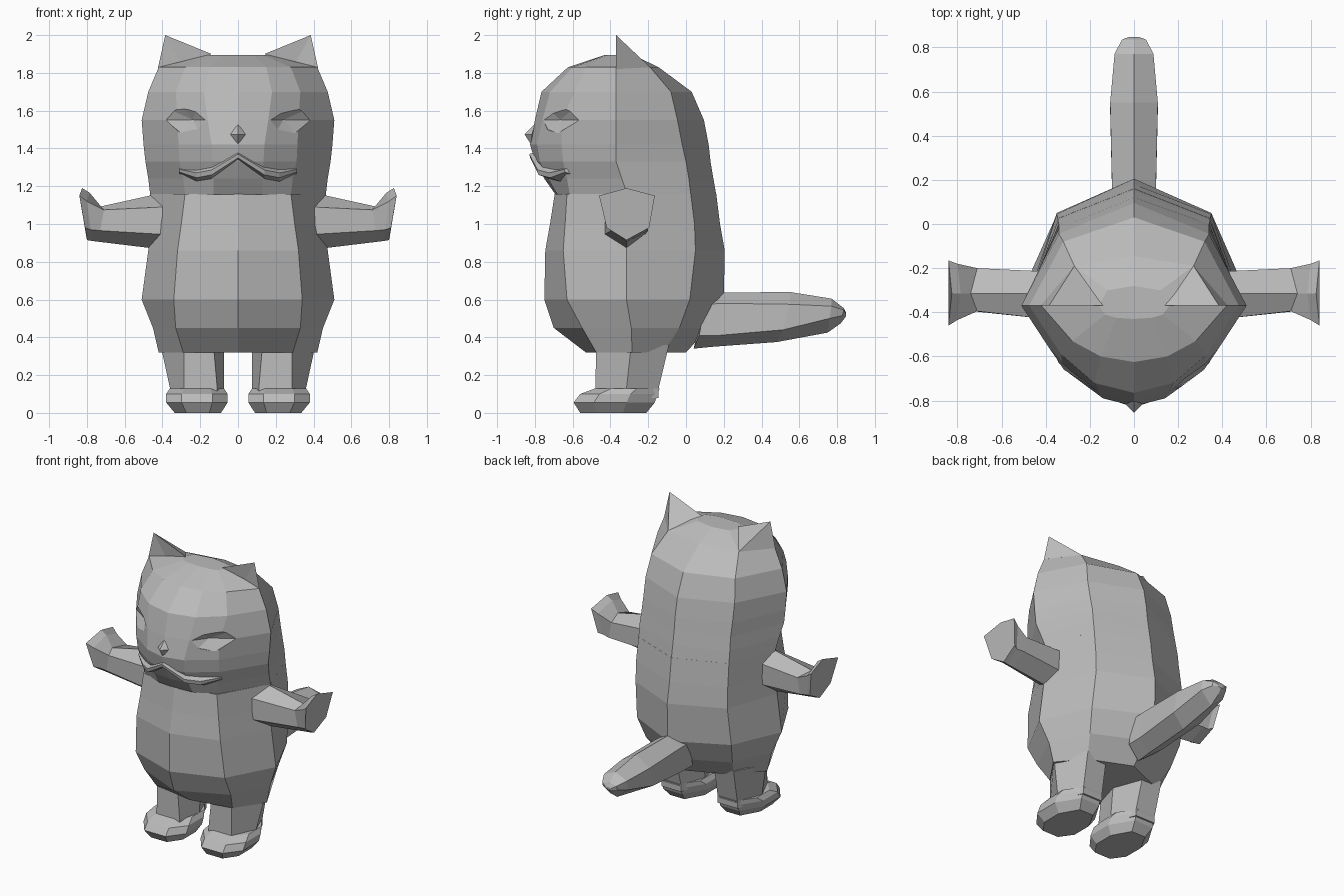
import bpy, bmesh
from mathutils import Vector

if "Cube" in bpy.data.objects:
    bpy.data.objects.remove(bpy.data.objects["Cube"], do_unlink=True)

grey = bpy.data.materials.new("plain grey")
grey.use_nodes = True
grey.diffuse_color = (0.5, 0.5, 0.5, 1)
grey.node_tree.nodes["Principled BSDF"].inputs["Base Color"].default_value = (0.5, 0.5, 0.5, 1)


def add(name, bm):
    bmesh.ops.recalc_face_normals(bm, faces=bm.faces)
    mesh = bpy.data.meshes.new(name)
    bm.to_mesh(mesh)
    bm.free()
    mesh.materials.append(grey)
    ob = bpy.data.objects.new(name, mesh)
    bpy.context.scene.collection.objects.link(ob)
    return ob


def loft(name, rings):
    """Skin closed rings of equal length and cap both ends."""
    bm = bmesh.new()
    rows = [[bm.verts.new(p) for p in ring] for ring in rings]
    n = len(rows[0])
    for a, b in zip(rows, rows[1:]):
        for i in range(n):
            j = (i + 1) % n
            bm.faces.new((a[i], a[j], b[j], b[i]))
    bm.faces.new(rows[0])
    bm.faces.new(rows[-1])
    return add(name, bm)


def hull(name, points):
    bm = bmesh.new()
    for p in points:
        bm.verts.new(p)
    res = bmesh.ops.convex_hull(bm, input=bm.verts)
    loose = [v for v in res["geom_interior"] + res["geom_unused"] if isinstance(v, bmesh.types.BMVert)]
    bmesh.ops.delete(bm, geom=list(set(loose)), context="VERTS")
    return add(name, bm)


def ring(z, front, half, back):
    """Symmetric horizontal ring from its front, left half and back."""
    right = [(-x, y, z) for x, y in reversed(half)]
    return [(0, front, z)] + [(x, y, z) for x, y in half] + [(0, back, z)] + right


def flip(points, s):
    return [(s * x, y, z) for x, y, z in points]


# Torso
loft("body", [
    ring(.32, -.53, [(.29, -.475), (.42, -.285), (.28, -.12)], 0),
    ring(.45, -.70, [(.33, -.55), (.45, -.29), (.33, -.035)], .12),
    ring(.60, -.75, [(.34, -.63), (.51, -.315), (.36, .02)], .20),
    ring(.86, -.745, [(.32, -.65), (.475, -.315), (.35, .05)], .205),
    ring(1.0, -.72, [(.30, -.64), (.465, -.315), (.35, .045)], .18),
    ring(1.16, -.695, [(.28, -.63), (.465, -.31), (.345, .025)], .16)])

# Head
head = loft("head", [
    ring(1.155, -.69, [(.13, -.68), (.28, -.615), (.465, -.31), (.345, .025)], .16),
    ring(1.24, -.75, [(.13, -.73), (.29, -.63), (.475, -.34), (.345, .015)], .145),
    ring(1.33, -.80, [(.135, -.775), (.31, -.65), (.49, -.37), (.34, 0)], .13),
    ring(1.42, -.825, [(.14, -.79), (.315, -.66), (.50, -.37), (.34, -.02)], .12),
    ring(1.55, -.80, [(.16, -.76), (.32, -.66), (.51, -.37), (.34, -.045)], .095),
    ring(1.70, -.765, [(.18, -.72), (.33, -.59), (.475, -.37), (.32, -.08)], .03),
    ring(1.83, -.625, [(.15, -.60), (.28, -.53), (.42, -.37), (.27, -.19)], -.145),
    ring(1.895, -.43, [(.08, -.425), (.13, -.41), (.16, -.37), (.12, -.3)], -.28)])


# Eye sockets cut into the face
def face_y(x):
    return -.76 + .625 * (x - .16) if x < .32 else -.66 + 1.5 * (x - .32)


rim = [(.17, 1.55), (.22, 1.605), (.31, 1.64), (.36, 1.605), (.385, 1.55), (.30, 1.48), (.21, 1.50)]
for s in (1, -1):
    pts = [(x, face_y(x) - .002, z) for x, z in rim]
    pts += [(x + .03, y - .05, z) for x, y, z in pts]
    pts += [(x, face_y(x) + .045, 1.552) for x in (.24, .32)]
    cutter = hull("eye_cutter", flip(pts, s))
    cutter.hide_render = True
    mod = head.modifiers.new("eye", "BOOLEAN")
    mod.operation, mod.solver, mod.object = "DIFFERENCE", "EXACT", cutter
    dep = bpy.context.evaluated_depsgraph_get()
    carved = bpy.data.meshes.new_from_object(head.evaluated_get(dep))
    head.modifiers.clear()
    head.data = carved
    bpy.data.objects.remove(cutter, do_unlink=True)

# Nose and overhanging upper lip
hull("nose", [(-.04, -.815, 1.475), (.04, -.815, 1.475), (0, -.855, 1.475),
              (0, -.80, 1.53), (0, -.82, 1.42)])
half_lip = [(.14, -.755, 1.25, .06), (.22, -.695, 1.235, .06), (.31, -.615, 1.265, .04)]
path = [(-x, y, z, h) for x, y, z, h in reversed(half_lip)] + [(0, -.80, 1.34, .05)] + half_lip
loft("upper_lip", [[(x, y + .02, z + h), (x, y - .03, z + h * .6),
                    (x, y - .025, z + .01), (x, y + .03, z - .01)] for x, y, z, h in path])

for s, side in ((1, "left"), (-1, "right")):
    # Ear with a hollow front
    bm = bmesh.new()
    tip, outer, hollow, inner, back = [bm.verts.new(p) for p in flip(
        [(.385, -.37, 2.0), (.425, -.37, 1.82), (.29, -.355, 1.83), (.14, -.37, 1.90), (.27, -.19, 1.83)], s)]
    for f in ((tip, outer, back), (tip, back, inner), (tip, hollow, outer), (tip, inner, hollow),
              (outer, hollow, back), (hollow, inner, back)):
        bm.faces.new(f)
    add(side + "_ear", bm)

    # Arm widening into an upturned paw
    def section(xs, top, up, low, bottom, fr, bk, mid=-.315):
        tx, ux, lx, bx = xs
        return flip([(tx, mid, top), (ux, bk, up), (lx, bk + (-.03 if up > 1.1 else 0), low),
                     (bx, mid, bottom), (lx, fr + (.04 if up > 1.1 else 0), low), (ux, fr, up)], s)

    loft(side + "_arm", [
        section((.40,) * 4, 1.165, 1.09, .945, .865, -.43, -.215),
        section((.74, .71, .73, .73), 1.09, 1.075, .965, .905, -.395, -.20),
        section((.785, .80, .78, .77), 1.165, 1.12, .97, .91, -.435, -.18),
        section((.825, .84, .81, .80), 1.19, 1.15, .98, .915, -.46, -.165)])

    # Leg
    outline = [(.13, -.475), (.285, -.475), (.41, -.29), (.30, -.09), (.15, -.09), (.075, -.29)]
    ankle = [(.11, -.48), (.285, -.48), (.36, -.315), (.29, -.145), (.14, -.145), (.075, -.315)]
    loft(side + "_leg", [flip([(x, y, z) for x, y in pts], s)
                         for z, pts in ((.08, ankle), (.13, ankle), (.36, outline))])

    # Foot
    def sole(z, x0, x1, front, rear):
        w, d = x1 - x0, rear - front
        return flip([(x0 + u * w, front + v * d, z) for u, v in
                     ((.25, 0), (.75, 0), (1, .25), (1, .65), (.72, 1), (.28, 1), (0, .65), (0, .25))], s)

    loft(side + "_foot", [sole(0, .09, .335, -.56, -.21), sole(.055, .055, .38, -.595, -.165),
                          sole(.10, .055, .38, -.56, -.15), sole(.13, .075, .36, -.48, -.14)])

# Tail: y at top and bottom, heights, half width
tail = [(.10, .04, .635, .575, .41, .34, .10), (.20, .14, .637, .58, .41, .35, .10),
        (.55, .48, .64, .575, .44, .375, .108), (.77, .75, .605, .565, .50, .425, .088),
        (.835, .82, .555, .545, .515, .475, .055), (.848, .846, .53, .525, .515, .51, .02)]
loft("tail", [[(0, yt, t), (w, yt, u), (w, (yt + yb) / 2, l), (0, yb, b),
               (-w, (yt + yb) / 2, l), (-w, yt, u)] for yt, yb, t, u, l, b, w in tail])
